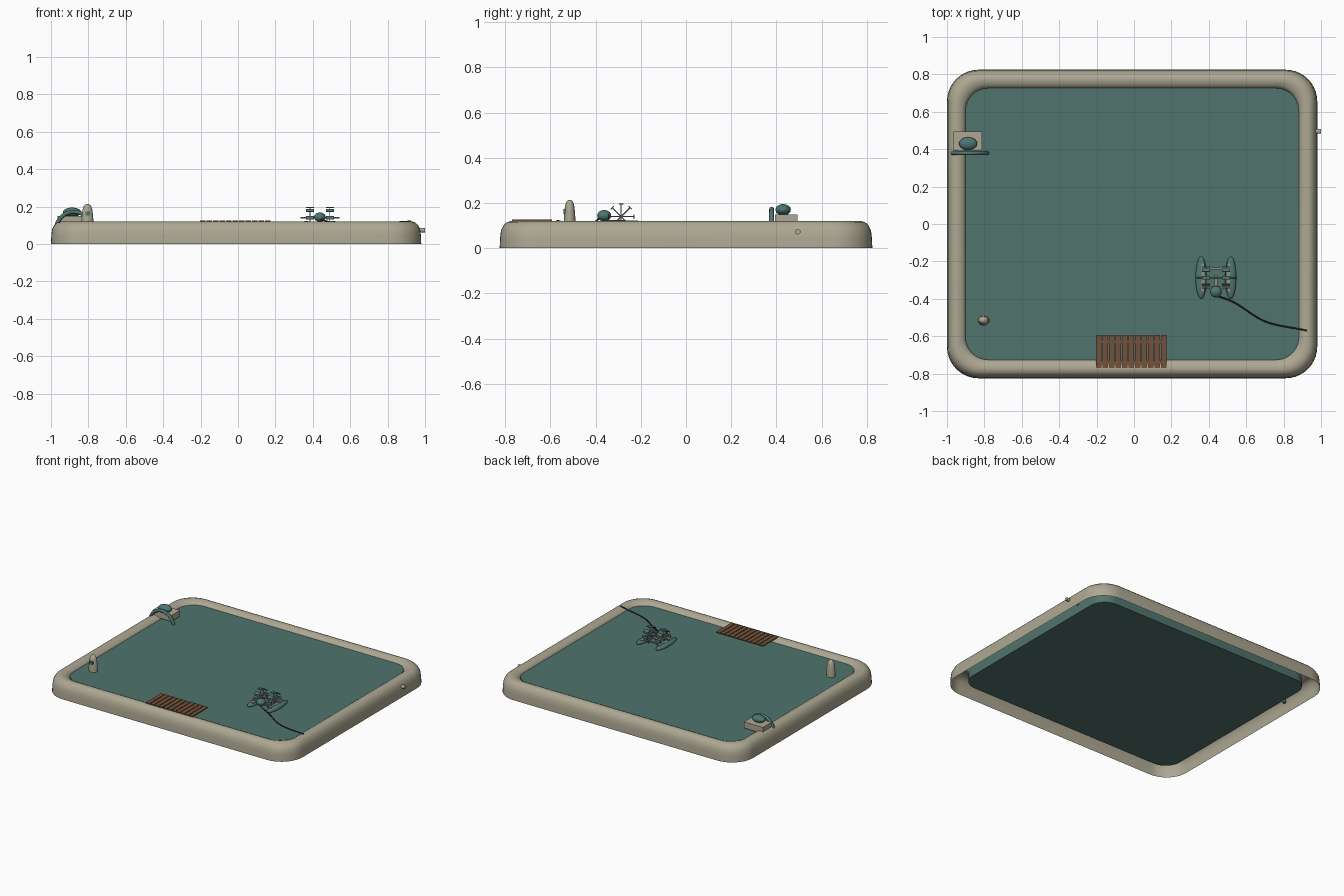
import bpy, bmesh, math
from mathutils import Vector, Matrix

cube = bpy.data.objects.get("Cube")
if cube:
    bpy.data.objects.remove(cube, do_unlink=True)


def material(name, rgb):
    m = bpy.data.materials.new(name)
    m.use_nodes = True
    m.diffuse_color = (*rgb, 1)
    m.node_tree.nodes["Principled BSDF"].inputs["Base Color"].default_value = (*rgb, 1)
    return m


STONE = material("sandy stone", (0.42, 0.39, 0.29))
WATER = material("pond water", (0.08, 0.175, 0.15))
TEAL = material("teal plastic", (0.075, 0.18, 0.165))
GREY = material("warm grey metal", (0.30, 0.28, 0.23))
WOOD = material("brown wood", (0.17, 0.085, 0.042))
CABLE = material("dark cable", (0.05, 0.03, 0.02))


def finish(name, bm, mat, smooth=True):
    bmesh.ops.recalc_face_normals(bm, faces=bm.faces)
    me = bpy.data.meshes.new(name)
    bm.to_mesh(me)
    bm.free()
    me.materials.append(mat)
    ob = bpy.data.objects.new(name, me)
    bpy.context.collection.objects.link(ob)
    if smooth:
        bpy.ops.object.select_all(action='DESELECT')
        ob.select_set(True)
        bpy.context.view_layer.objects.active = ob
        bpy.ops.object.shade_smooth_by_angle(angle=math.radians(40))
    return ob


def add_box(bm, loc, size, rot=None):
    m = Matrix.Translation(loc) @ (rot or Matrix()) @ Matrix.Diagonal((*size, 1))
    bmesh.ops.create_cube(bm, size=1, matrix=m)


def add_rod(bm, a, b, r, segments=12):
    a, b = Vector(a), Vector(b)
    d = b - a
    m = Matrix.Translation((a + b) / 2) @ d.to_track_quat('Z', 'Y').to_matrix().to_4x4()
    bmesh.ops.create_cone(bm, cap_ends=True, segments=segments, radius1=r, radius2=r,
                          depth=d.length, matrix=m)


def add_ball(bm, loc, radii):
    m = Matrix.Translation(loc) @ Matrix.Diagonal((*radii, 1))
    bmesh.ops.create_uvsphere(bm, u_segments=24, v_segments=14, radius=1, matrix=m)


def tube(name, points, r, mat):
    cu = bpy.data.curves.new(name, 'CURVE')
    cu.dimensions = '3D'
    cu.bevel_depth, cu.bevel_resolution, cu.use_fill_caps = r, 3, True
    sp = cu.splines.new('NURBS')
    sp.points.add(len(points) - 1)
    for p, co in zip(sp.points, points):
        p.co = (*co, 1)
    sp.use_endpoint_u = True
    sp.order_u = 4
    cu.materials.append(mat)
    ob = bpy.data.objects.new(name, cu)
    bpy.context.collection.objects.link(ob)


# Rounded rectangles that shrink inwards from the outer wall
CX, HX, HY = -0.01, 0.99, 0.825


def ring(bm, inset, z, steps=10):
    r = 0.17 - inset * 0.5
    x, y = HX - inset - r, HY - inset - r
    out = []
    for q, (sx, sy) in enumerate([(1, 1), (-1, 1), (-1, -1), (1, -1)]):
        for i in range(steps + 1):
            a = (q + i / steps) * math.pi / 2
            out.append(bm.verts.new((CX + sx * x + r * math.cos(a),
                                     sy * y + r * math.sin(a), z)))
    return out


def loft(bm, profile):
    loops = [ring(bm, d, z) for d, z in profile]
    for a, b in zip(loops, loops[1:]):
        for i in range(len(a)):
            j = (i + 1) % len(a)
            bm.faces.new((a[i], a[j], b[j], b[i]))
    return loops


# Pond rim, hollow underneath
bm = bmesh.new()
loft(bm, [(0, 0), (0.002, 0.045), (0.006, 0.078), (0.018, 0.102), (0.032, 0.115), (0.048, 0.12),
          (0.066, 0.118), (0.084, 0.11), (0.096, 0.099), (0.1, 0.085), (0.1, 0.02)])
finish("pond_rim", bm, STONE)

# Water body
bm = bmesh.new()
loops = loft(bm, [(0.1, 0.02), (0.099, 0.098)])
for l in loops:
    bm.faces.new(l)
finish("water", bm, WATER)

# Wooden deck
bm = bmesh.new()
for i in range(11):
    add_box(bm, (-0.188 + i * 0.0347, -0.682, 0.122), (0.029, 0.176, 0.008))
for y in (-0.63, -0.74):
    add_box(bm, (-0.015, y, 0.117), (0.36, 0.018, 0.006))
finish("deck", bm, WOOD, False)

# Feeder: base, dome and arched guard
bm = bmesh.new()
add_box(bm, (-0.888, 0.444, 0.128), (0.152, 0.1, 0.044))
finish("feeder_base", bm, STONE, False)
bm = bmesh.new()
add_ball(bm, (-0.887, 0.43, 0.17), (0.049, 0.034, 0.025))
finish("feeder_dome", bm, TEAL)
tube("feeder_guard", [(-0.878 - 0.098 * math.cos(a), 0.379, 0.068 + 0.105 * math.sin(a))
                      for a in (math.pi * i / 16 for i in range(17))], 0.011, TEAL)

# Rounded bollard
bm = bmesh.new()
prof = [(0.032, 0.09), (0.032, 0.12), (0.03, 0.155), (0.026, 0.185), (0.02, 0.203), (0.011, 0.212), (0, 0.214)]
vs = [bm.verts.new((r, 0, z)) for r, z in prof]
es = [bm.edges.new(p) for p in zip(vs, vs[1:])]
bmesh.ops.spin(bm, geom=vs + es, cent=(0, 0, 0), axis=(0, 0, 1), angle=2 * math.pi, steps=24)
bmesh.ops.remove_doubles(bm, verts=bm.verts, dist=0.0005)
bmesh.ops.scale(bm, vec=(1, 0.8, 1), verts=bm.verts)
bmesh.ops.translate(bm, vec=(-0.805, -0.515, 0), verts=bm.verts)
finish("bollard", bm, STONE)
bm = bmesh.new()
add_box(bm, (-0.803, -0.538, 0.163), (0.026, 0.008, 0.022))
finish("bollard_panel", bm, TEAL, False)

# Drain pipe through the wall
bm = bmesh.new()
add_rod(bm, (0.9, 0.495, 0.073), (1.0, 0.495, 0.073), 0.012, 16)
finish("drain_pipe", bm, STONE)

# Paddle aerator
AX, AY, AZ = 0.438, -0.287, 0.14
for side, label in ((-1, "right"), (1, "left")):
    bm = bmesh.new()
    add_ball(bm, (AX + side * 0.079, AY, 0.105), (0.03, 0.113, 0.017))
    finish(label + "_float", bm, TEAL)
    bm = bmesh.new()
    add_box(bm, (AX + side * 0.068, AY, 0.12), (0.016, 0.15, 0.005))
    finish(label + "_float_rail", bm, GREY, False)

    # Wheel with eight paddles
    spokes, blades = bmesh.new(), bmesh.new()
    wx = AX + side * 0.053
    for k in range(8):
        a = k * math.pi / 4
        d = Vector((0, math.cos(a), math.sin(a)))
        hub = Vector((wx, AY, AZ))
        add_rod(spokes, hub, hub + d * 0.056, 0.0025, 6)
        add_box(blades, hub + d * 0.056, (0.042, 0.005, 0.02), Matrix.Rotation(a, 4, 'X'))
    finish(label + "_wheel_spokes", spokes, GREY)
    finish(label + "_wheel_paddles", blades, TEAL, False)

bm = bmesh.new()
add_rod(bm, (AX - 0.105, AY, AZ), (AX + 0.105, AY, AZ), 0.004)
finish("wheel_shaft", bm, GREY)
bm = bmesh.new()
for y in (-0.05, 0.05):
    add_box(bm, (AX, AY + y, 0.118), (0.15, 0.01, 0.006))
add_box(bm, (AX, AY - 0.03, 0.122), (0.016, 0.09, 0.006))
finish("float_braces", bm, GREY, False)
bm = bmesh.new()
add_ball(bm, (AX, AY - 0.075, 0.144), (0.031, 0.031, 0.025))
finish("motor", bm, TEAL)

# Power cable
tube("cable", [(0.44, -0.385, 0.135), (0.48, -0.395, 0.116), (0.55, -0.42, 0.112), (0.65, -0.5, 0.112),
               (0.74, -0.54, 0.113), (0.85, -0.555, 0.116), (0.925, -0.57, 0.122)], 0.004, CABLE)
